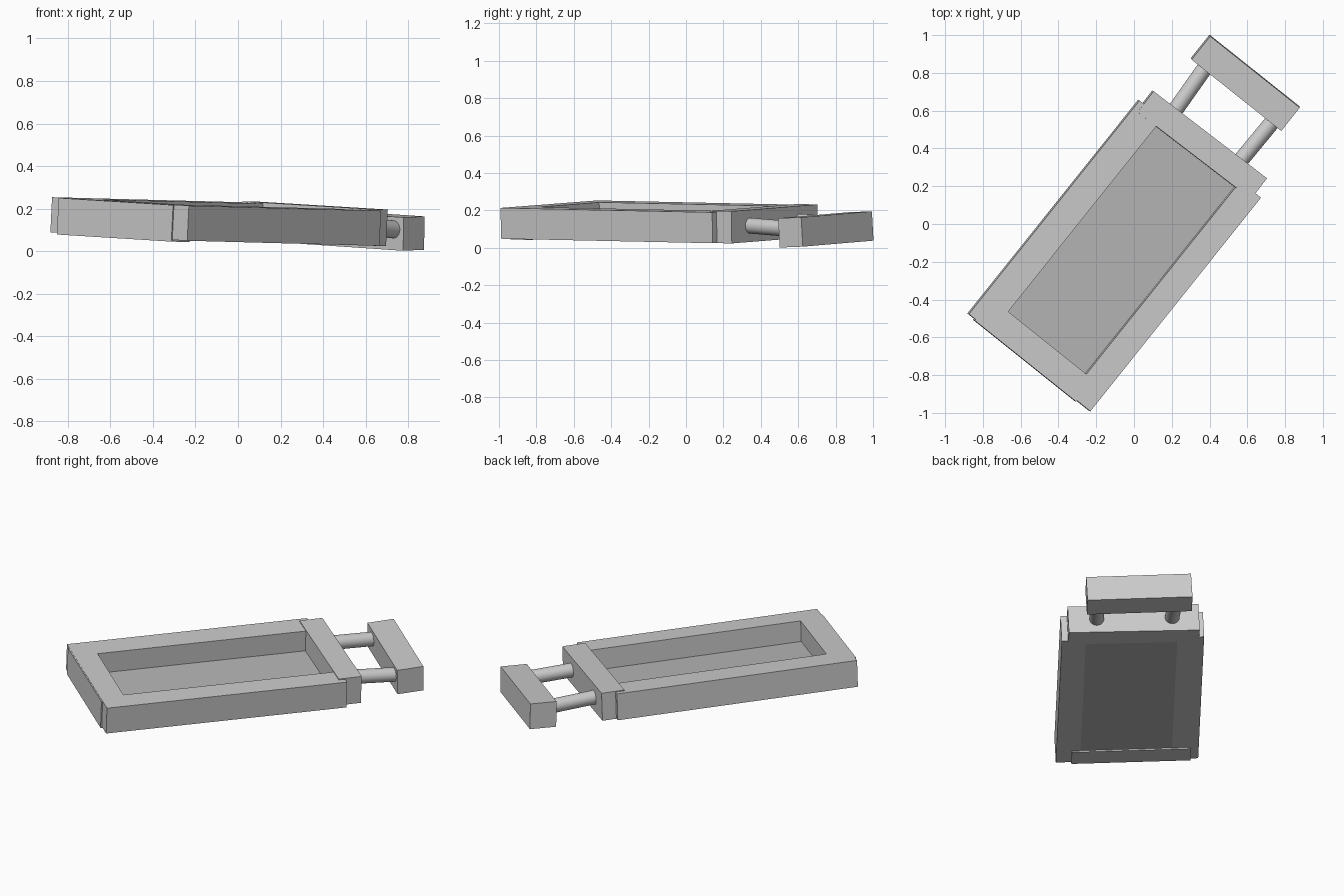
import bpy, bmesh
from mathutils import Matrix, Vector

if "Cube" in bpy.data.objects:
    bpy.data.objects.remove(bpy.data.objects["Cube"])

# Tray axes: S runs along the tray toward the handle, T runs across it
S = Vector((0.624, 0.781, 0)).normalized()
T = Vector((-S.y, S.x, 0))
SLOPE_S, SLOPE_T, Z0 = -0.0165, 0.0485, 0.137


def mid_z(s, t):
    return Z0 + SLOPE_S * s + SLOPE_T * t


def frame_matrix(s, t, z, slope_s=SLOPE_S, slope_t=SLOPE_T, yaw=0.0):
    u = (S + T * yaw + Vector((0, 0, slope_s))).normalized()
    v = T - S * yaw + Vector((0, 0, slope_t))
    n = u.cross(v).normalized()
    v = n.cross(u)
    m = Matrix((u, v, n)).transposed().to_4x4()
    m.translation = S * s + T * t + Vector((0, 0, z))
    return m


def make(name, bm, matrix):
    me = bpy.data.meshes.new(name)
    bmesh.ops.recalc_face_normals(bm, faces=bm.faces)
    bm.to_mesh(me)
    bm.free()
    ob = bpy.data.objects.new(name, me)
    ob.matrix_world = matrix
    bpy.context.collection.objects.link(ob)
    return ob


def box(name, s0, s1, t0, t1, thick, dz=0.0, z=None, **tilt):
    s, t = (s0 + s1) / 2, (t0 + t1) / 2
    bm = bmesh.new()
    bmesh.ops.create_cube(bm, size=1)
    bmesh.ops.scale(bm, vec=(s1 - s0, t1 - t0, thick), verts=bm.verts)
    return make(name, bm, frame_matrix(s, t, mid_z(s, t) + dz if z is None else z, **tilt))


# Rectangular frame with an open middle
def ring(s0, s1, t0, t1):
    return [(s0, t0), (s1, t0), (s1, t1), (s0, t1)]


bm = bmesh.new()
outer, inner = ring(-0.92, 0.528, -0.435, 0.39), ring(-0.78, 0.487, -0.295, 0.235)
loops = [[bm.verts.new((s, t, z)) for s, t in pts]
         for pts, z in ((outer, -0.0825), (outer, 0.0825), (inner, 0.0825), (inner, -0.0825))]
for a, b in zip(loops, loops[1:] + loops[:1]):
    for i in range(4):
        j = (i + 1) % 4
        bm.faces.new((a[i], a[j], b[j], b[i]))
make("tray_frame", bm, frame_matrix(0, 0, Z0))

# Dark floor panel, flush with the underside
panel = box("floor_panel", -0.79, 0.495, -0.305, 0.245, 0.036, dz=-0.0645)
dark = bpy.data.materials.new("dark_panel")
dark.diffuse_color = (0.47, 0.47, 0.47, 1)
dark.use_nodes = True
dark.node_tree.nodes["Principled BSDF"].inputs["Base Color"].default_value = dark.diffuse_color
panel.data.materials.append(dark)

# Cross bars at both ends
box("rear_bar", -0.927, -0.788, -0.345, 0.345, 0.172, dz=-0.005)
box("front_bar", 0.481, 0.62, -0.397, 0.361, 0.172, dz=0.002, yaw=0.02)

# Handle grip
box("handle_grip", 0.873, 1.031, -0.298, 0.31, 0.157, z=0.0985, slope_s=0.03, slope_t=0.053)

# Round rods joining the handle to the front bar
for name, t0, t1 in (("left_rod", 0.203, 0.226), ("right_rod", -0.23, -0.236)):
    a = S * 0.56 + T * t0 + Vector((0, 0, mid_z(0.56, t0) + 0.006))
    b = S * 0.94 + T * t1 + Vector((0, 0, mid_z(0.94, t1) - 0.012))
    bm = bmesh.new()
    bmesh.ops.create_cone(bm, cap_ends=True, segments=32, radius1=0.042, radius2=0.042,
                          depth=(b - a).length)
    m = (b - a).to_track_quat('Z', 'Y').to_matrix().to_4x4()
    m.translation = (a + b) / 2
    rod = make(name, bm, m)
    for p in rod.data.polygons:
        p.use_smooth = len(p.vertices) == 4
